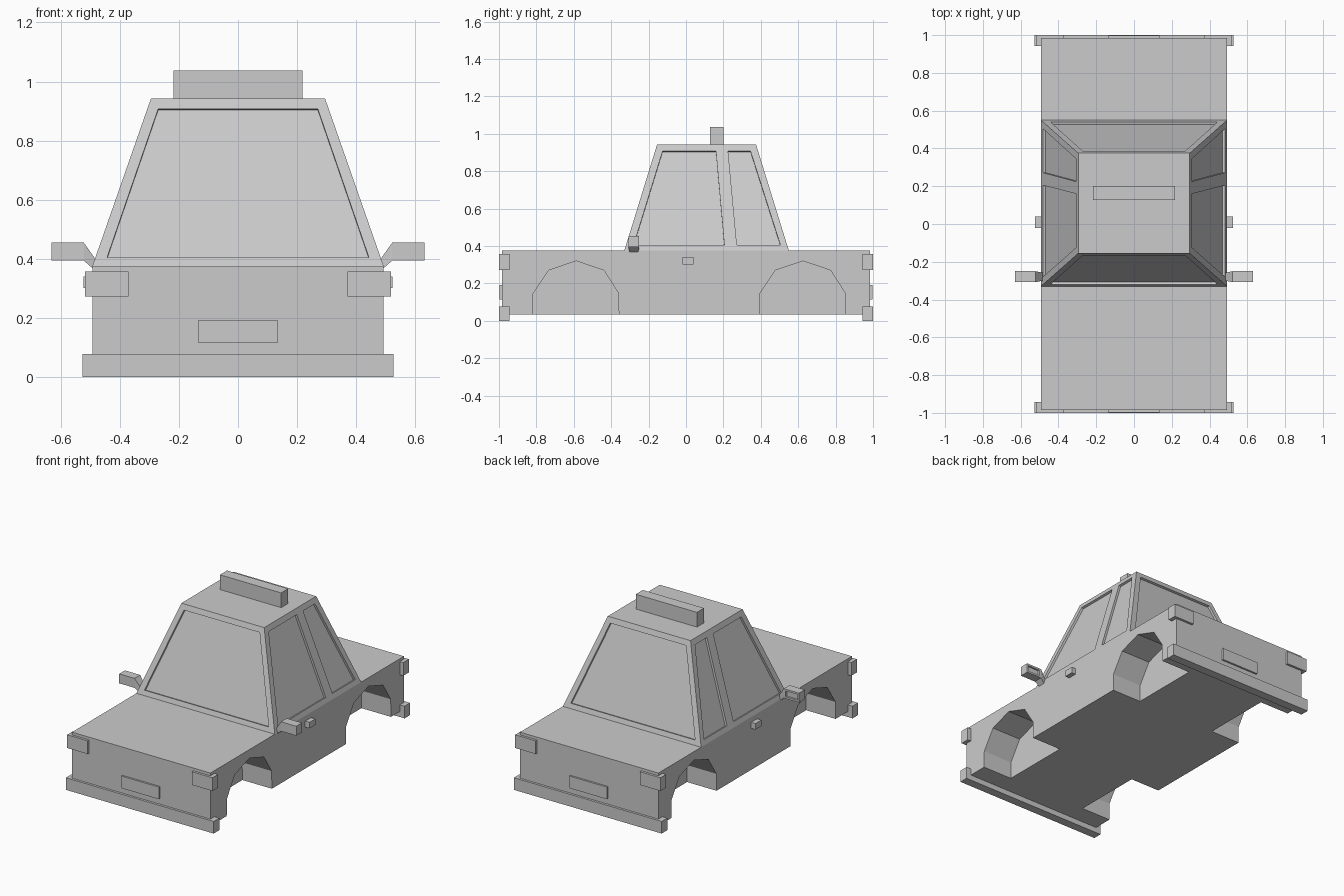
import bpy, bmesh
from mathutils import Vector

cube = bpy.data.objects.get("Cube")
if cube:
    bpy.data.objects.remove(cube, do_unlink=True)

grey = bpy.data.materials.new("plain grey")
grey.use_nodes = True
GREY = (0.6, 0.6, 0.6, 1)
grey.diffuse_color = GREY
grey.node_tree.nodes["Principled BSDF"].inputs["Base Color"].default_value = GREY


def loft(name, start, end):
    """Solid between two matching outlines."""
    bm = bmesh.new()
    a = [bm.verts.new(p) for p in start]
    b = [bm.verts.new(p) for p in end]
    bm.faces.new(a)
    bm.faces.new(b)
    for i in range(len(a)):
        j = (i + 1) % len(a)
        bm.faces.new((a[i], a[j], b[j], b[i]))
    bmesh.ops.recalc_face_normals(bm, faces=bm.faces)
    mesh = bpy.data.meshes.new(name)
    bm.to_mesh(mesh)
    bm.free()
    mesh.materials.append(grey)
    obj = bpy.data.objects.new(name, mesh)
    bpy.context.collection.objects.link(obj)
    return obj


def rect(hx, y0, y1, z):
    return [(-hx, y0, z), (hx, y0, z), (hx, y1, z), (-hx, y1, z)]


def box(name, x, y, z):
    ends = [[(x[0], y[0], h), (x[1], y[0], h), (x[1], y[1], h), (x[0], y[1], h)] for h in z]
    return loft(name, *ends)


def cut(obj, cutters):
    """Subtract the cutters, keep the result as plain mesh, drop the cutters."""
    for c in cutters:
        c.hide_render = True
        mod = obj.modifiers.new("cut", "BOOLEAN")
        mod.operation, mod.solver, mod.object = "DIFFERENCE", "EXACT", c
    deps = bpy.context.evaluated_depsgraph_get()
    mesh = bpy.data.meshes.new_from_object(obj.evaluated_get(deps))
    obj.modifiers.clear()
    obj.data = mesh
    for c in cutters:
        bpy.data.objects.remove(c, do_unlink=True)


# Lower body with four wheel arches
W, DECK, END = 0.493, 0.375, 0.985
body = box("body", (-W, W), (-END, END), (0.035, DECK))
arch = [(-0.233, -0.05), (-0.23, 0.145), (-0.148, 0.27), (0, 0.32),
        (0.148, 0.27), (0.225, 0.15), (0.23, -0.05)]
arches = []
for side in (-1, 1):
    for centre in (-0.587, 0.625):
        ring = [[(side * x, centre + y, z) for y, z in arch] for x in (W - 0.21, W + 0.1)]
        arches.append(loft("arch_cutter", *ring))
cut(body, arches)

# Tapered cabin with recessed windows
ROOF, ROOF_W = 0.942, 0.295
FRONT, BACK = (-0.33, -0.155), (0.55, 0.375)
cabin = loft("cabin", rect(W, FRONT[0], BACK[0], DECK), rect(ROOF_W, FRONT[1], BACK[1], ROOF))


def slope(low, high, z):
    return low + (high - low) * (z - DECK) / (ROOF - DECK)


def window_cutter(points, outward):
    pts = [Vector(p) for p in points]
    n = (pts[1] - pts[0]).cross(pts[2] - pts[0]).normalized()
    if n.dot(Vector(outward)) < 0:
        n = -n
    return loft("window_cutter", [p - n * 0.014 for p in pts], [p + n * 0.05 for p in pts])


SILL, HEAD = 0.405, 0.908
windows = []
for low, high in (FRONT, BACK):
    pts = [(-0.443, SILL), (0.443, SILL), (0.27, HEAD), (-0.27, HEAD)]
    windows.append(window_cutter([(x, slope(low, high, z), z) for x, z in pts], (0, low, 0)))
for side in (-1, 1):
    for low, high in (((-0.28, 0.205), (-0.125, 0.16)), ((0.272, 0.505), (0.225, 0.345))):
        pts = [(low[0], SILL), (low[1], SILL), (high[1], HEAD), (high[0], HEAD)]
        windows.append(window_cutter(
            [(side * slope(W, ROOF_W, z), y, z) for y, z in pts], (side, 0, 0)))
cut(cabin, windows)

# Roof sign
box("roof_sign", (-0.218, 0.218), (0.128, 0.2), (ROOF - 0.01, 1.037))

# Bumpers, number plates and lamps at both ends
for end, label in ((-1, "front"), (1, "rear")):
    depth = sorted((end * 0.943, end))
    box(label + "_bumper", (-0.527, 0.527), depth, (0, 0.078))
    box(label + "_plate", (-0.134, 0.134), sorted((end * 0.97, end * 0.997)), (0.115, 0.193))
    for side in (-1, 1):
        box(label + "_lamp", sorted((side * 0.371, side * 0.518)), depth, (0.272, 0.357))

# Door handles and wing mirrors on both sides
for side in (-1, 1):
    box("door_handle", sorted((side * 0.48, side * 0.523)), (-0.02, 0.04), (0.302, 0.341))
    mirror = box("wing_mirror", sorted((side * 0.522, side * 0.631)), (-0.308, -0.25), (0.394, 0.455))
    cut(mirror, [box("glass_cutter", sorted((side * 0.535, side * 0.619)),
                     (-0.262, -0.2), (0.406, 0.443))])
    inner = [(W - 0.01, y, z) for y, z in ((-0.3, 0.36), (-0.258, 0.36), (-0.258, 0.4), (-0.3, 0.4))]
    outer = [(0.522, y, z) for y, z in ((-0.308, 0.394), (-0.25, 0.394), (-0.25, 0.455), (-0.308, 0.455))]
    flip = [[(side * x, y, z) for x, y, z in ring] for ring in (inner, outer)]
    loft("mirror_arm", *flip)
